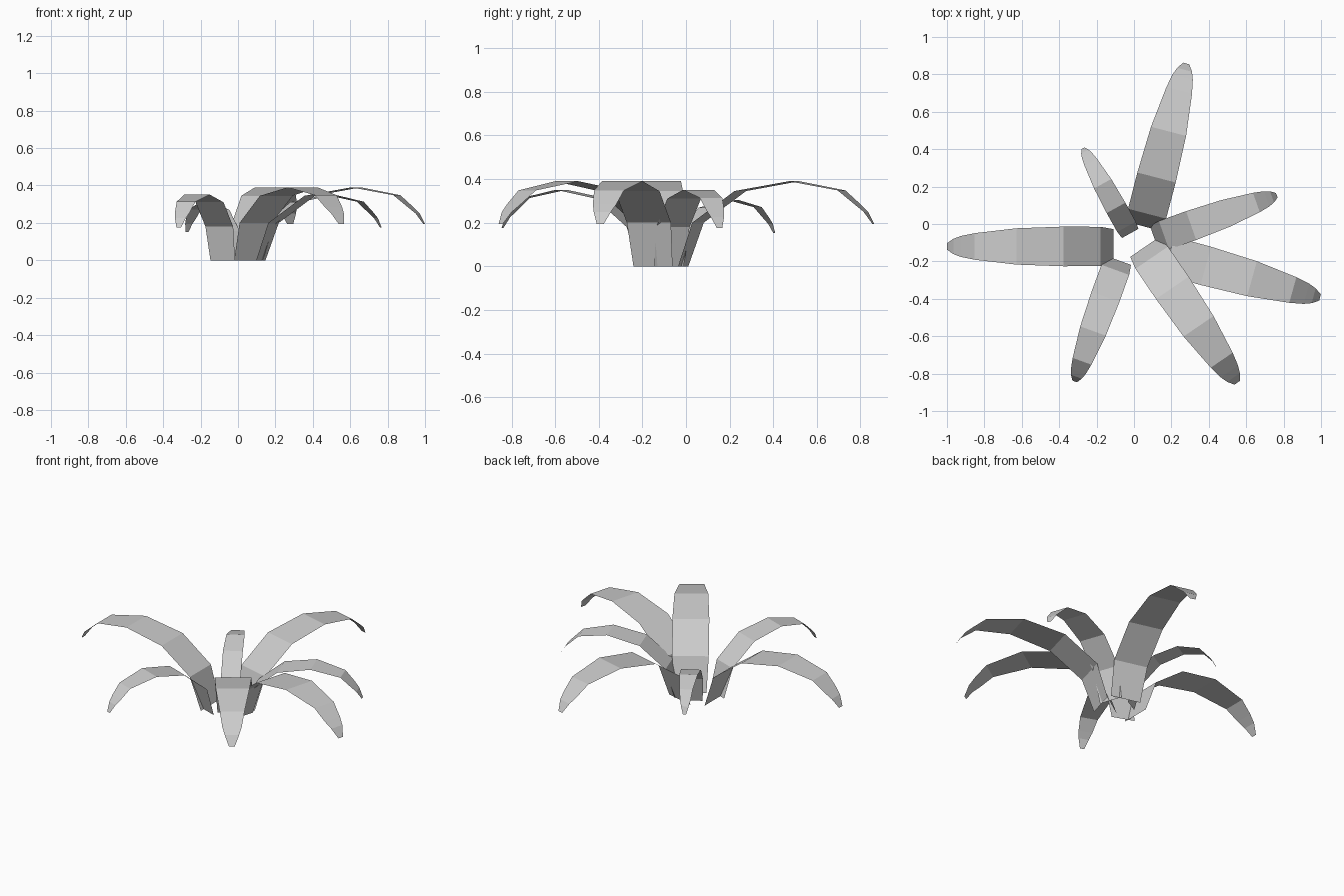
import bpy
import bmesh
from math import radians
from mathutils import Matrix, Vector

if "Cube" in bpy.data.objects:
    bpy.data.objects.remove(bpy.data.objects["Cube"], do_unlink=True)

grey = bpy.data.materials.new("leaf grey")
grey.use_nodes = True
colour = (0.6, 0.6, 0.6, 1)
grey.diffuse_color = colour
grey.node_tree.nodes["Principled BSDF"].inputs["Base Color"].default_value = colour

# Arching leaf: distance past the knee, height, half width
PROFILE = [
    (-0.07, 0.0, 0.093),
    (0.0, 0.2, 0.105),
    (0.2, 0.345, 0.106),
    (0.455, 0.39, 0.097),
    (0.68, 0.348, 0.071),
    (0.755, 0.285, 0.056),
    (0.795, 0.25, 0.041),
    (0.83, 0.195, 0.017),
]
REACH = PROFILE[-1][0]


def add_leaf(name, knee, angle, length, width, height):
    """Flat-faced strip bent along the profile and turned to its direction."""
    bm = bmesh.new()
    previous = None
    for s, z, half in PROFILE:
        row = [bm.verts.new((s * length / REACH, side * half * width, z * height))
               for side in (-1, 1)]
        if previous:
            bm.faces.new((previous[0], row[0], row[1], previous[1]))
        previous = row
    turn = Matrix.Rotation(radians(angle), 4, "Z")
    bm.transform(Matrix.Translation(Vector((*knee, 0))) @ turn)
    mesh = bpy.data.meshes.new(name)
    bm.to_mesh(mesh)
    bm.free()
    mesh.materials.append(grey)
    bpy.context.collection.objects.link(bpy.data.objects.new(name, mesh))


# Large leaves
add_leaf("right_leaf", (-0.18, -0.12), 180, 0.82, 1, 1)
add_leaf("left_leaf", (0.19, -0.17), -15.5, 0.835, 1, 1)
add_leaf("back_leaf", (0.07, 0.055), 75.4, 0.83, 1, 1)
add_leaf("front_left_leaf", (0.095, -0.18), -55.7, 0.81, 1, 1)

# Medium leaves
add_leaf("back_left_leaf", (0.16, -0.06), 19.5, 0.64, 0.77, 0.9)
add_leaf("front_right_leaf", (-0.1, -0.245), -110, 0.635, 0.75, 0.9)

# Small leaf
add_leaf("back_right_leaf", (-0.04, -0.015), 119, 0.48, 0.54, 0.78)
